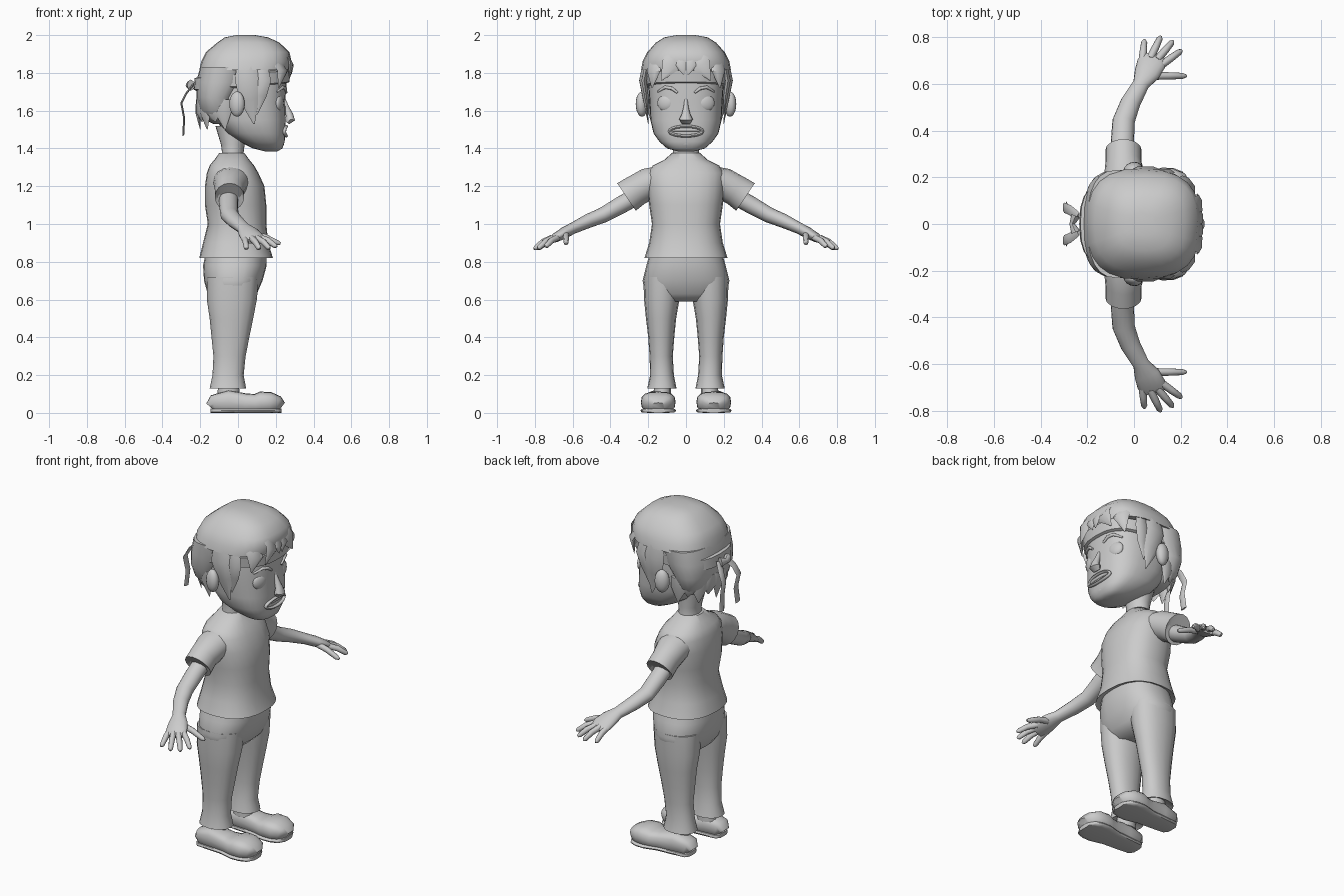
import bpy, bmesh, math
from mathutils import Vector

cube = bpy.data.objects.get("Cube")
if cube:
    bpy.data.objects.remove(cube)

grey = bpy.data.materials.new("plain grey")
grey.use_nodes = True
tone = (.6, .6, .6, 1)
grey.diffuse_color = tone
grey.node_tree.nodes["Principled BSDF"].inputs["Base Color"].default_value = tone


def section(centre, u, v, sides, power):
    """Points of a rounded-box ring spanned by the half axes u and v."""
    ring = []
    for i in range(sides):
        a = math.tau * i / sides
        c, s = math.cos(a), math.sin(a)
        ring.append(centre + u * math.copysign(abs(c) ** (2 / power), c)
                    + v * math.copysign(abs(s) ** (2 / power), s))
    return ring


def skin(name, rings, closed=False):
    """Bridge rings of points into one smooth-shaded object."""
    bm = bmesh.new()
    loops = [[bm.verts.new(p) for p in ring] for ring in rings]
    pairs = list(zip(loops, loops[1:]))
    if closed:
        pairs.append((loops[-1], loops[0]))
    for a, b in pairs:
        for i in range(len(a)):
            j = (i + 1) % len(a)
            bm.faces.new((a[i], a[j], b[j], b[i]))
    if not closed:
        bm.faces.new(loops[0])
        bm.faces.new(loops[-1])
    bmesh.ops.recalc_face_normals(bm, faces=bm.faces)
    mesh = bpy.data.meshes.new(name)
    bm.to_mesh(mesh)
    bm.free()
    obj = bpy.data.objects.new(name, mesh)
    bpy.context.collection.objects.link(obj)
    mesh.materials.append(grey)
    bpy.ops.object.select_all(action='DESELECT')
    obj.select_set(True)
    bpy.context.view_layer.objects.active = obj
    bpy.ops.object.shade_smooth_by_angle(angle=math.radians(50))
    return obj


def loft(name, rows, power=2.4, sides=24, side=1, tilt=0):
    """Stack level rings; a row is z, back, front, then half width or inner and outer y."""
    rings = []
    for z, back, front, *wide in rows:
        inner, outer = wide if len(wide) == 2 else (-wide[0], wide[0])
        centre = Vector(((back + front) / 2, side * (inner + outer) / 2, z))
        ring = section(centre, Vector(((front - back) / 2, 0, 0)),
                       Vector((0, (outer - inner) / 2, 0)), sides, power)
        rings.append([p + Vector((0, 0, tilt * p.x)) for p in ring])
    return skin(name, rings)


def tube(name, points, radii, ref=(1, 0, 0), side=1, sides=10, power=2, closed=False):
    """Sweep an oval along points; radii are (along ref, across ref)."""
    pts = [Vector((x, y * side, z)) for x, y, z in points]
    rings, last = [], len(pts) - 1
    for i, p in enumerate(pts):
        if closed:
            t = pts[(i + 1) % len(pts)] - pts[i - 1]
        else:
            t = pts[min(i + 1, last)] - pts[max(i - 1, 0)]
        t.normalize()
        u = Vector(ref)
        u = (u - t * u.dot(t)).normalized()
        ru, rv = radii[i] if isinstance(radii, list) else radii
        rings.append(section(p, u * ru, t.cross(u) * rv, sides, power))
    return skin(name, rings, closed)


def blob(name, centre, size, turn=0):
    """A smooth ellipsoid turned about z."""
    bpy.ops.mesh.primitive_uv_sphere_add(segments=16, ring_count=10, radius=1, location=centre)
    obj = bpy.context.object
    obj.name, obj.scale, obj.rotation_euler.z = name, size, turn
    obj.data.materials.append(grey)
    bpy.ops.object.shade_smooth()
    return obj


def lock(name, points, wide, thick, ref, side=1):
    """A flat strand of hair that narrows to a point."""
    widths = (.75, 1, .8, .06) if len(points) == 4 else (.9, 1, .06)
    return tube(name, points, [(wide * w, thick * w) for w in widths], ref, side, 6)


def face_x(y):
    """Depth of the face surface at a distance y from its middle."""
    return .055 + .198 * (1 - (abs(y) / .19) ** 2.6) ** .385


# Shirt and trousers
loft("shirt", [(1.375, -.1, .035, .075), (1.34, -.125, .06, .115), (1.31, -.15, .085, .175),
               (1.27, -.165, .108, .205), (1.2, -.175, .14, .205), (1.1, -.175, .15, .195),
               (1, -.16, .15, .18), (.9, -.185, .16, .195), (.82, -.205, .185, .22),
               (.835, -.17, .15, .19)])
loft("trouser_seat", [(.85, -.17, .15, .19), (.78, -.185, .152, .21), (.7, -.18, .13, .23),
                      (.63, -.16, .1, .215), (.59, -.13, .06, .16)])
loft("neck", [(1.3, -.1, .04, .08), (1.38, -.085, .03, .07), (1.42, -.09, .035, .07),
              (1.52, -.12, .06, .08)], 2)

# Head
loft("head", [(1.385, .14, .21, .045), (1.4, .08, .235, .1), (1.435, .01, .247, .14),
              (1.48, -.06, .25, .172), (1.55, -.12, .253, .188), (1.65, -.16, .25, .193),
              (1.75, -.18, .258, .2), (1.85, -.17, .25, .19), (1.93, -.1, .18, .12)], 2.6, 32)
tube("nose", [(.24, 0, 1.67), (.255, 0, 1.62), (.272, 0, 1.58), (.277, 0, 1.555), (.262, 0, 1.535)],
     [(.008, .008), (.013, .015), (.023, .02), (.036, .027), (.025, .012)], (0, 1, 0))
lips, teeth = [], []
for i in range(20):
    a = math.tau * i / 20
    y, rise = .088 * math.cos(a), math.sin(a)
    lips.append((face_x(y) + .002, y, 1.49 + (.027 if rise > 0 else .024) * rise))
for y in (-.07, -.035, 0, .035, .07):
    teeth.append((face_x(y) - .002, y, 1.499))
tube("lips", lips, (.01, .008), closed=True, sides=8)
tube("upper_teeth", teeth, (.006, .009), sides=8)
blob("chin", (.205, 0, 1.43), (.04, .07, .033))

# Hair
loft("hair_crown", [(2, -.01, .09, .05), (1.988, -.07, .16, .115), (1.96, -.11, .22, .16),
                    (1.91, -.17, .272, .205), (1.86, -.195, .284, .23), (1.815, -.205, .27, .238),
                    (1.82, -.17, .24, .2)], 2.7)
loft("back_hair", [(1.83, -.2, .06, .232), (1.75, -.222, .05, .228), (1.67, -.22, -.01, .215),
                   (1.6, -.205, -.02, .19), (1.55, -.17, -.03, .15), (1.53, -.13, -.05, .1)], 2.5)
loft("headband", [(1.722, -.22, .25, .2), (1.73, -.235, .272, .215), (1.79, -.23, .277, .222),
                  (1.798, -.2, .25, .2)], 2.7, 28, tilt=.08)
for i in range(9):
    a = math.radians(100 + 20 * i)
    x, y = -.04 + .16 * math.cos(a), .185 * math.sin(a)
    drop = .04 * (i % 2)
    lock("nape_lock", [(x - .01, y * 1.04, 1.66), (x - .012, y, 1.59), (x, y * .95, 1.5 + drop)],
         .045, .016, (-math.sin(a), math.cos(a), 0))
tube("band_knot", [(-.25, -.035, 1.735), (-.265, 0, 1.735), (-.25, .035, 1.735)],
     [(.02, .03), (.012, .015), (.02, .03)], sides=8)

for side, word in ((1, "left"), (-1, "right")):
    # Features of the face
    blob(word + "_eye", (.219, .11 * side, 1.64), (.02, .044, .043), .35 * side)
    tube(word + "_eyebrow", [(face_x(y) + .004, y, z) for y, z in
                             ((.045, 1.695), (.075, 1.718), (.11, 1.724), (.15, 1.7))],
         [(.006, .006), (.01, .009), (.01, .009), (.005, .005)], side=side, sides=8)
    blob(word + "_ear", (-.005, .233 * side, 1.635), (.042, .032, .067), .35 * side)

    # Loose strands
    lock(word + "_temple_lock", [(.04, .215, 1.86), (.05, .232, 1.76), (.06, .215, 1.66),
                                 (.085, .2, 1.53)], .065, .018, (1, 0, 0), side)
    lock(word + "_cheek_lock", [(.12, .205, 1.85), (.13, .222, 1.76), (.115, .21, 1.68),
                                (.1, .2, 1.58)], .045, .016, (1, 0, 0), side)
    lock(word + "_brow_lock", [(.2, .16, 1.87), (.235, .172, 1.81), (.215, .18, 1.72)],
         .045, .018, (-.6, .8 * side, 0), side)
    lock(word + "_fringe_lock", [(.255, .07, 1.89), (.28, .08, 1.84), (.27, .13, 1.76)],
         .05, .014, (0, 1, 0), side)
    lock(word + "_middle_lock", [(.255, .02, 1.89), (.285, .025, 1.84), (.283, .012, 1.79)],
         .035, .012, (0, 1, 0), side)
    tube(word + "_band_tail", [(-.24, .03, 1.735), (-.275, .06, 1.69), (-.3, .07, 1.64),
                               (-.285, .065, 1.56), (-.29, .075, 1.47)],
         (.022, .006), (0, 1, 0), side, 6)

    # Sleeve, arm and hand
    tube(word + "_sleeve", [(-.035, .12, 1.235), (-.04, .2, 1.212), (-.045, .26, 1.18),
                            (-.045, .315, 1.143), (-.045, .3, 1.153)],
         [(.1, .075), (.09, .085), (.078, .083), (.078, .088), (.055, .06)], side=side, sides=16)
    tube(word + "_arm", [(-.05, .24, 1.16), (-.05, .345, 1.1), (-.045, .44, 1.047), (-.015, .52, 1.015),
                         (.03, .6, .977), (.055, .645, .953), (.075, .69, .928), (.085, .72, .912)],
         [(.05, .048), (.05, .046), (.048, .041), (.043, .037), (.036, .03), (.055, .03),
          (.062, .025), (.05, .015)], side=side, sides=16)
    for base, tip in (((.035, .69, .925), (.045, .79, .868)), ((.07, .71, .925), (.115, .805, .868)),
                      ((.1, .705, .925), (.168, .785, .87)), ((.115, .68, .928), (.205, .745, .88)),
                      ((.06, .635, .95), (.225, .635, .895))):
        a, b = Vector(base), Vector(tip)
        path = [a, a.lerp(b, .5) + Vector((0, 0, .008)), a.lerp(b, .9), b]
        tube(word + "_finger", path, [(.018, .017), (.017, .016), (.014, .013), (.006, .006)],
             (0, 0, 1), side, 8)

    # Trouser leg, ankle and shoe
    loft(word + "_trouser_leg", [(.72, -.165, .11, .015, .226), (.6, -.165, .1, .035, .222),
                                 (.5, -.15, .08, .052, .212), (.4, -.14, .06, .062, .2),
                                 (.3, -.13, .04, .07, .193), (.2, -.135, .03, .064, .19),
                                 (.13, -.15, .043, .05, .205), (.15, -.11, .01, .08, .17)],
         2.2, 16, side)
    loft(word + "_ankle", [(.2, -.1, 0, .08, .17), (.09, -.11, .01, .08, .17)], 2, 12, side)
    shoe = [(-.145, .035, .06), (-.13, .056, .095), (-.05, .064, .12), (.04, .07, .103),
            (.09, .084, .1), (.12, .092, .113), (.17, .09, .11), (.21, .074, .09), (.23, .035, .06)]
    tube(word + "_shoe", [(x, .147, h / 2) for x, w, h in shoe], [(w, h / 2) for x, w, h in shoe],
         (0, 1, 0), side, 16, 2.8)
    tube(word + "_sole", [(x, .147, .012) for x, w, h in shoe], [(w + .003, .012) for x, w, h in shoe],
         (0, 1, 0), side, 12, 4)
